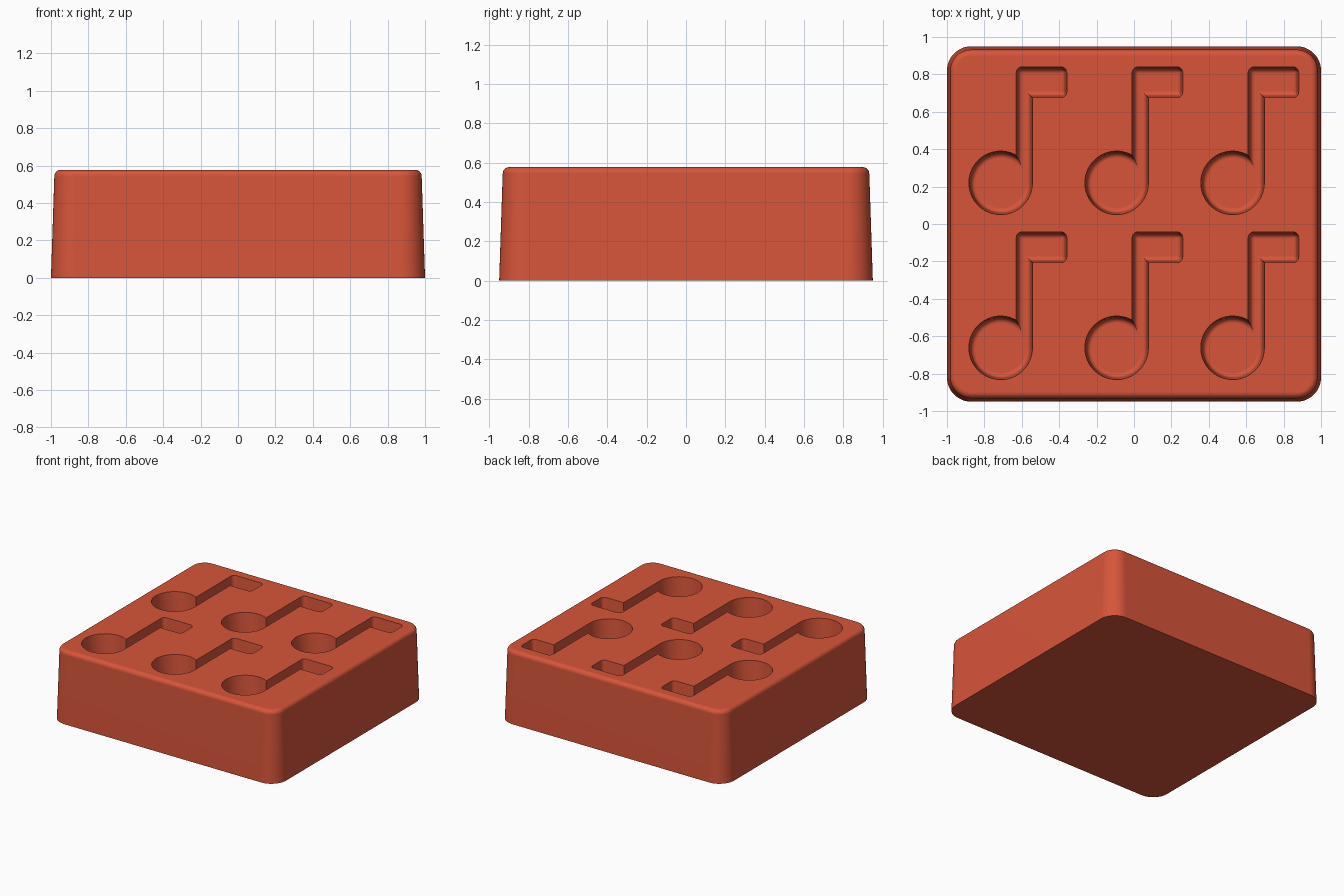
import bpy, bmesh
from math import sin, cos, pi, acos, radians

cube = bpy.data.objects.get("Cube")
if cube:
    bpy.data.objects.remove(cube, do_unlink=True)

red = bpy.data.materials.new("brick red")
red.use_nodes = True
colour = (0.68, 0.09, 0.042, 1)
red.diffuse_color = colour
red.node_tree.nodes["Principled BSDF"].inputs["Base Color"].default_value = colour


def arc(cx, cy, r, start, end, steps):
    angles = [start + (end - start) * i / steps for i in range(steps + 1)]
    return [(cx + r * cos(a), cy + r * sin(a)) for a in angles]


def loft(bm, layers):
    """Closed solid through (outline, z) layers, listed bottom to top."""
    rings = [[bm.verts.new((x, y, z)) for x, y in pts] for pts, z in layers]
    for low, high in zip(rings, rings[1:]):
        n = len(low)
        for i in range(n):
            j = (i + 1) % n
            bm.faces.new((low[i], low[j], high[j], high[i]))
    bm.faces.new(rings[0][::-1])
    bm.faces.new(rings[-1])


def make_object(name, bm):
    bmesh.ops.recalc_face_normals(bm, faces=bm.faces)
    mesh = bpy.data.meshes.new(name)
    bm.to_mesh(mesh)
    bm.free()
    mesh.materials.append(red)
    obj = bpy.data.objects.new(name, mesh)
    bpy.context.collection.objects.link(obj)
    return obj


def block_outline(inset):
    hx, hy, r = 1 - inset, 0.95 - inset, 0.13 - inset
    pts = []
    for q, (sx, sy) in enumerate(((1, 1), (-1, 1), (-1, -1), (1, -1))):
        pts += arc(sx * (hx - r), sy * (hy - r), r, q * pi / 2, (q + 1) * pi / 2, 12)
    return pts


def note_outline(ox, oy, d):
    """Round head, straight stem and square flag, shrunk by d."""
    r = 0.17 - d
    left, right, tip = ox + 0.083 + d, ox + 0.17 - d, ox + 0.354 - d
    low, top = oy + 0.455 + d, oy + 0.62 - d
    c = max(0.032 - d, 0.005)
    pts = arc(ox, oy, r, acos((left - ox) / r), 2 * pi, 48)
    pts.append((right, low))
    pts += arc(tip - c, low + c, c, -pi / 2, 0, 5)
    pts += arc(tip - c, top - c, c, 0, pi / 2, 5)
    pts += arc(left + c, top - c, c, pi / 2, pi, 5)
    return pts


# Tapered block with a rounded top rim
height, rim, draft = 0.577, 0.033, 0.018
layers = [(block_outline(0), 0)]
for i in range(7):
    a = i / 6 * pi / 2
    layers.append((block_outline(draft + rim * (1 - cos(a))), height - rim * (1 - sin(a))))
bm = bmesh.new()
loft(bm, layers)
mold = make_object("mold_block", bm)

# Six note-shaped pockets with drafted walls and filleted floors
depth, fillet, slope = 0.20, 0.026, 0.011
floor = height - depth
profile = []
for i in range(6):
    a = i / 5 * pi / 2
    profile.append((slope + fillet * (1 - sin(a)), floor + fillet * (1 - cos(a))))
profile += [(0, height), (0, height + 0.1)]
bm = bmesh.new()
for col in range(3):
    for row in range(2):
        ox, oy = -0.713 + 0.62 * col, 0.22 - 0.882 * row
        loft(bm, [(note_outline(ox, oy, d), z) for d, z in profile])
cutter = make_object("note_cutter", bm)
cutter.hide_render = True

cut = mold.modifiers.new("note_pockets", "BOOLEAN")
cut.operation, cut.solver, cut.object = "DIFFERENCE", "EXACT", cutter
bpy.ops.object.select_all(action="DESELECT")
mold.select_set(True)
bpy.context.view_layer.objects.active = mold
bpy.ops.object.modifier_apply(modifier=cut.name)
bpy.data.objects.remove(cutter, do_unlink=True)

# Smooth curves, crisp pocket edges, flat large faces
bpy.ops.object.shade_smooth_by_angle(angle=radians(35))
weighted = mold.modifiers.new("flat_faces", "WEIGHTED_NORMAL")
weighted.keep_sharp = True
